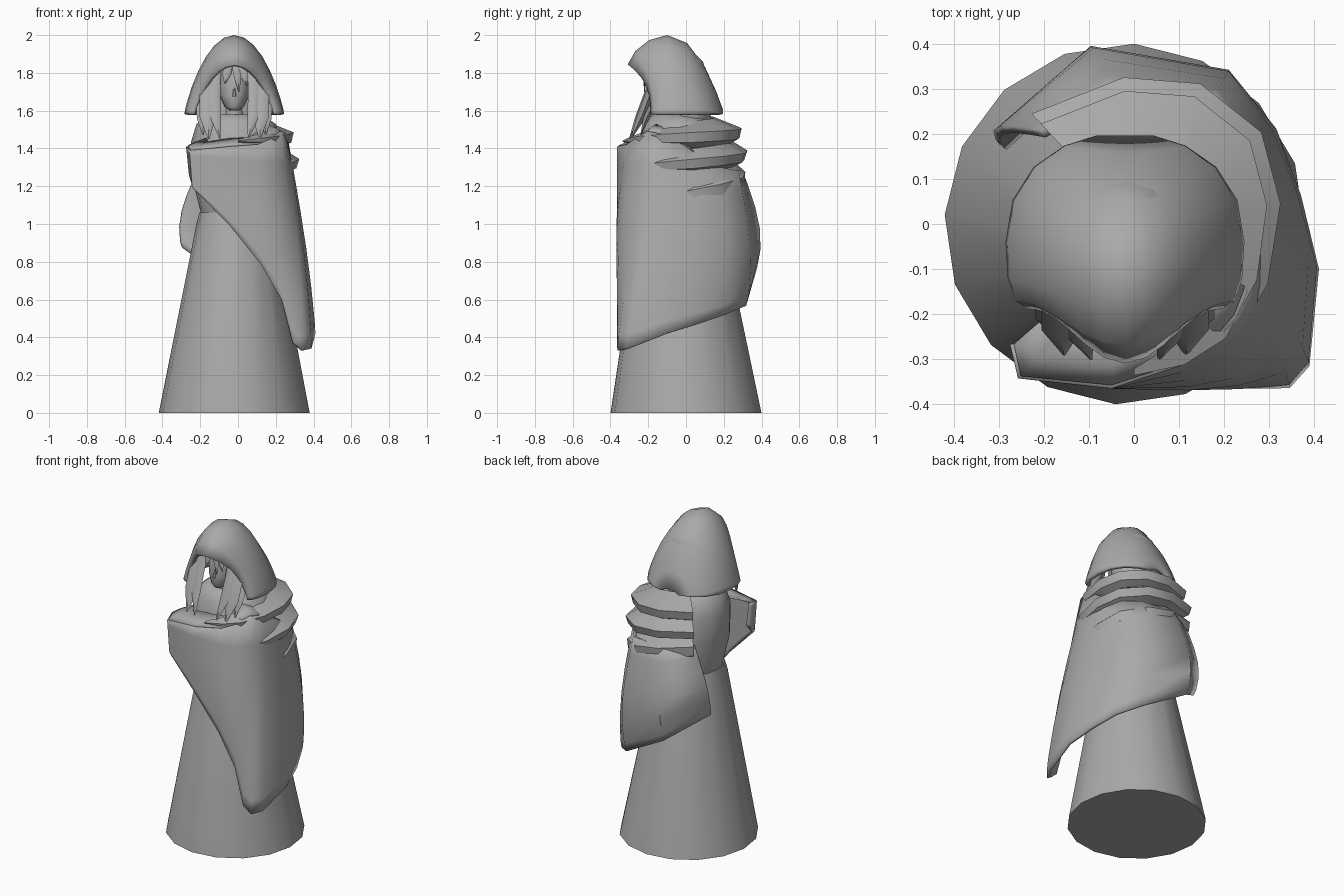
import bpy, bmesh, math
from mathutils import Vector

cube = bpy.data.objects.get("Cube")
if cube:
    bpy.data.objects.remove(cube, do_unlink=True)

GREY = (0.4, 0.4, 0.4, 1)
cloth = bpy.data.materials.new("stone_grey")
cloth.use_nodes = True
cloth.diffuse_color = GREY
cloth.node_tree.nodes["Principled BSDF"].inputs["Base Color"].default_value = GREY


def finish(obj, angle=40, thick=0):
    """Assign the material, optional cloth thickness and shading."""
    obj.data.materials.append(cloth)
    bpy.ops.object.select_all(action='DESELECT')
    obj.select_set(True)
    bpy.context.view_layer.objects.active = obj
    if thick:
        mod = obj.modifiers.new("thickness", 'SOLIDIFY')
        mod.thickness = thick
        mod.offset = 0
    bpy.ops.object.shade_smooth_by_angle(angle=math.radians(angle))


def loft(name, rows, closed=False, caps=False, angle=40, thick=0):
    """Skin a grid of points, row by row."""
    bm = bmesh.new()
    grid = [[bm.verts.new(p) for p in row] for row in rows]
    n = len(grid[0])
    for a, b in zip(grid, grid[1:]):
        for i in range(n if closed else n - 1):
            j = (i + 1) % n
            bm.faces.new((a[i], a[j], b[j], b[i]))
    if caps:
        bm.faces.new(grid[0])
        bm.faces.new(grid[-1])
    bmesh.ops.remove_doubles(bm, verts=bm.verts[:], dist=0.0005)
    bmesh.ops.recalc_face_normals(bm, faces=bm.faces[:])
    mesh = bpy.data.meshes.new(name)
    bm.to_mesh(mesh)
    bm.free()
    obj = bpy.data.objects.new(name, mesh)
    bpy.context.collection.objects.link(obj)
    finish(obj, angle, thick)


def rings(name, specs, sides=16, angle=40):
    """Stack of ellipses: centre x, centre y, height, radius x, radius y."""
    turn = [2 * math.pi * (i + 0.87) / sides for i in range(sides)]
    rows = [[(cx + rx * math.cos(t), cy + ry * math.sin(t), z) for t in turn]
            for cx, cy, z, rx, ry in specs]
    loft(name, rows, True, True, angle)


# Skirt, torso and neck
rings("skirt", [(-.02, 0, 0, .4, .4), (-.015, -.03, 1.0, .205, .22),
                (-.015, -.03, 1.06, .19, .2)])
rings("torso", [(-.01, -.03, 1.0, .18, .18), (-.01, -.03, 1.07, .19, .2),
                (-.01, -.03, 1.25, .235, .22), (-.01, -.03, 1.43, .24, .22),
                (-.01, -.03, 1.53, .21, .19), (-.02, -.05, 1.58, .14, .13)], angle=60)
rings("neck", [(-.02, -.1, 1.5, .055, .055), (-.02, -.1, 1.68, .045, .045)], 10)

# Head with a narrow chin, and the hair mass behind it
rings("head", [(-.02, -.16, 1.6, .022, .03), (-.02, -.14, 1.62, .05, .065),
               (-.02, -.12, 1.68, .077, .09), (-.02, -.11, 1.74, .085, .095),
               (-.02, -.1, 1.81, .085, .095), (-.02, -.1, 1.87, .05, .06)], 14, 60)
rings("nose", [(-.02, -.21, 1.675, .01, .016), (-.02, -.2, 1.72, .006, .008)], 6)
rings("back_hair", [(-.02, 0, 1.54, .15, .13), (-.02, 0, 1.7, .16, .13),
                    (-.02, -.01, 1.86, .11, .1), (-.02, -.03, 1.93, .05, .05)], 12, 60)

# Draped cloak: each column holds its hem point, its top point and its bulge
columns = [
    ((-.25, -.26, 1.26), (-.265, -.265, 1.41), 0),
    ((-.235, -.335, 1.19), (-.25, -.335, 1.39), 0),
    ((-.05, -.355, 1.0), (-.05, -.355, 1.41), 0),
    ((.12, -.355, .79), (.1, -.305, 1.42), .02),
    ((.23, -.355, .6), (.17, -.26, 1.45), .025),
    ((.29, -.355, .37), (.22, -.2, 1.49), .025),
    ((.34, -.355, .33), (.24, -.15, 1.48), .025),
    ((.38, -.31, .34), (.25, -.1, 1.46), .025),
    ((.4, -.1, .42), (.26, -.02, 1.42), .015),
    ((.36, .06, .47), (.26, .07, 1.36), .02),
    ((.3, .2, .52), (.24, .17, 1.3), .03),
    ((.19, .31, .57), (.17, .27, 1.28), .045),
    ((-.09, .35, .73), (-.05, .29, 1.28), .06),
    ((-.29, .17, .88), (-.2, .2, 1.3), .05),
]
cloak = []
for hem, top, bulge in columns:
    hem, top = Vector(hem), Vector(top)
    out = Vector((hem.x, hem.y, 0)).normalized()
    cloak.append([hem.lerp(top, t) + out * bulge * math.sin(math.pi * t ** .8)
                  for t in (0, .07, .25, .45, .65, .85, 1)])
loft("draped_cloak", cloak, angle=50, thick=.02)

# Loose collar turned in from the cloak's top edge
middle = Vector((-.02, -.06, 0))
collar = []
for _, top, _ in columns[:10]:
    top = Vector(top)
    flat = Vector((top.x, top.y, 0))
    collar.append([top, middle.lerp(flat, .85) + Vector((0, 0, top.z + .02)),
                   middle.lerp(flat, .6) + Vector((0, 0, top.z + .04))])
loft("collar", collar, angle=50, thick=.012)

# Wrapped folds running from the chest around the left side to the back
wrap = [(0, -.335), (.11, -.31), (.2, -.25), (.265, -.12), (.285, .04), (.25, .18),
        (.13, .275), (-.02, .285), (-.2, .215)]


def fold(name, scale, z_front, z_back, height, reach, inset):
    rows = []
    for i, (x, y) in enumerate(wrap):
        t = i / (len(wrap) - 1)
        grow = min(1, .1 + 2 * t)
        p = Vector((x, y, 0)) * (1 + (scale - 1) * grow)
        out = p.normalized()
        p.z = z_front + (z_back - z_front) * t
        up = Vector((0, 0, height * grow))
        rows.append([p - out * inset * grow + up, p + out * reach * grow + up * .2,
                     p + out * reach * grow * .6 - up * .5, p - out * .06 * grow - up])
    loft(name, rows, True, True, 42)


fold("upper_fold", .93, 1.44, 1.5, .075, .03, .12)
fold("middle_fold", 1.0, 1.27, 1.39, .07, .04, .05)
fold("lower_fold", 1.05, 1.04, 1.29, .085, .015, .06)

# Hood: arches from the front rim to the nape
# (crown y, crown z, base half width, base y, front sharpness)
arches = [(-.3, 1.84, .21, -.18, 3), (-.26, 1.91, .235, -.165, 2.5),
          (-.19, 1.965, .25, -.12, 2), (-.1, 1.99, .255, -.04, 1),
          (0, 1.95, .24, .05, 1), (.09, 1.83, .195, .12, 1),
          (.15, 1.7, .13, .165, 1), (.187, 1.6, .06, .187, 1)]
hood = []
for crown_y, crown_z, width, base_y, sharp in arches:
    row = []
    for i in range(-8, 9):
        u = math.pi / 2 * i / 8
        rise = max(0, math.cos(u)) ** 1.7
        row.append((-.02 + width * math.sin(u),
                    base_y + (crown_y - base_y) * rise ** sharp,
                    1.58 + (crown_z - 1.58) * rise))
    hood.append(row)
loft("hood", hood, angle=60, thick=.02)


# Hair locks: tapered diamond sections along a short path
def lock(name, path):
    rows = []
    for x, y, z, r in path:
        rows.append([(x - r, y, z), (x, y - r * .6, z), (x + r, y, z), (x, y + r * .6, z)])
    loft(name, rows, True, True, 60)


for side, label in ((-1, "right"), (1, "left")):
    def at(x, y, z, r):
        return (-.02 + side * x, y, z, r)
    lock(label + "_outer_lock", [at(.12, -.14, 1.8, .03), at(.14, -.185, 1.7, .045),
                                 at(.14, -.235, 1.57, .045), at(.135, -.29, 1.45, .003)])
    lock(label + "_inner_lock", [at(.09, -.16, 1.82, .02), at(.105, -.2, 1.7, .032),
                                 at(.1, -.25, 1.57, .03), at(.075, -.3, 1.45, .003)])
    lock(label + "_back_lock", [at(.15, -.13, 1.73, .03), at(.165, -.17, 1.64, .035),
                                at(.17, -.21, 1.56, .028), at(.165, -.24, 1.47, .003)])

# Fringe over the brow
for i, (x, tip, low) in enumerate([(-.05, -.07, 1.74), (-.01, .005, 1.7), (.015, .045, 1.73)]):
    lock("fringe_%d" % (i + 1), [(x, -.19, 1.85, .025), ((x + tip) / 2, -.215, 1.79, .022),
                                 (tip, -.22, low, .002)])
